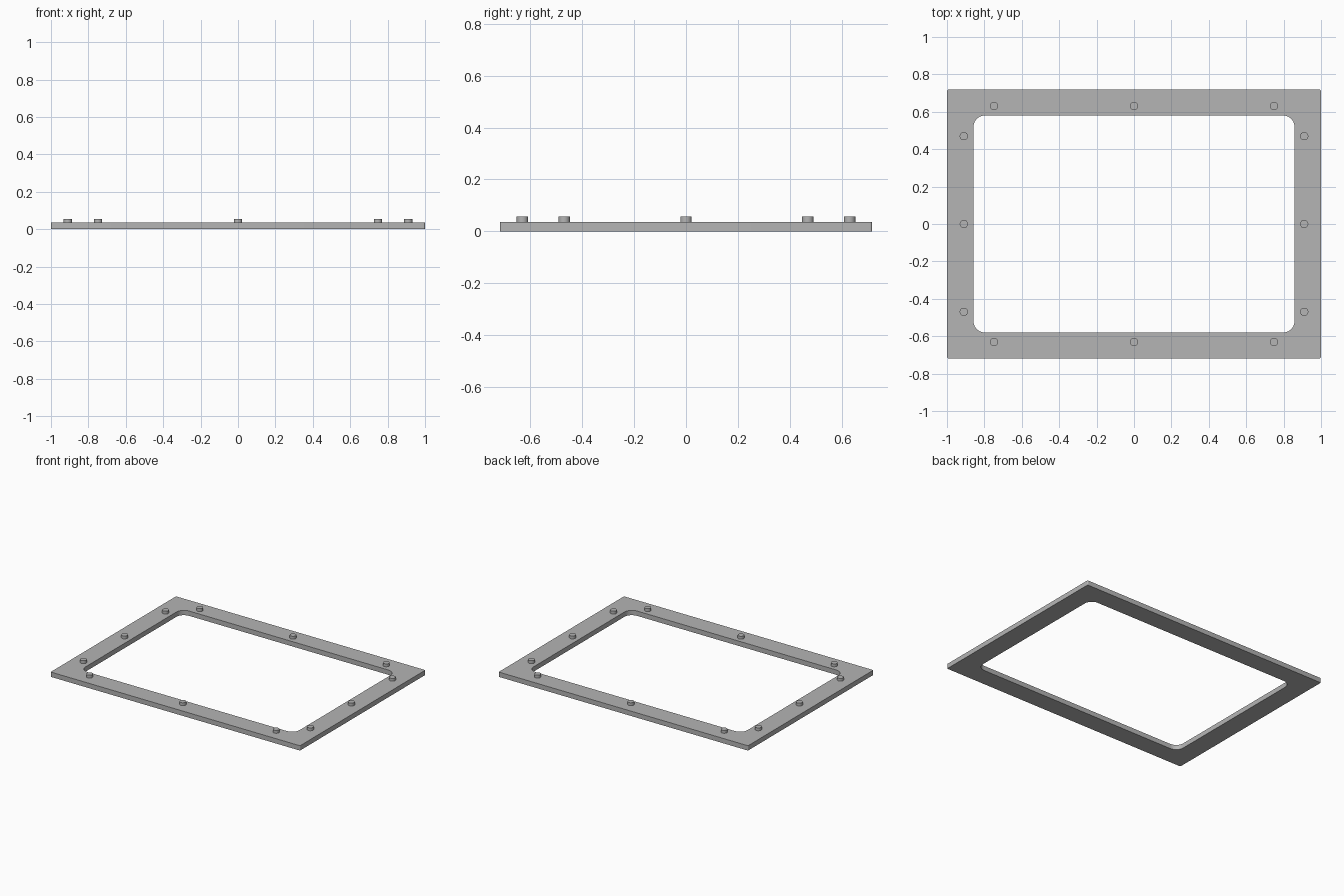
import bpy
import bmesh
from math import sin, cos, pi, radians

cube = bpy.data.objects.get("Cube")
if cube:
    bpy.data.objects.remove(cube, do_unlink=True)

# Single grey material
grey = bpy.data.materials.new("plain grey")
grey.use_nodes = True
colour = (0.46, 0.46, 0.46, 1)
grey.diffuse_color = colour
grey.node_tree.nodes["Principled BSDF"].inputs["Base Color"].default_value = colour

FRAME_TOP = 0.035
PEG_TOP = 0.056
PEG_RADIUS = 0.022


def rounded_rect(half_x, half_y, radius, steps=8):
    """Counter-clockwise outline with the same point count for any size."""
    points = []
    for corner, (sx, sy) in enumerate([(1, 1), (-1, 1), (-1, -1), (1, -1)]):
        for i in range(steps + 1):
            a = (corner + i / steps) * pi / 2
            points.append((sx * (half_x - radius) + radius * cos(a),
                           sy * (half_y - radius) + radius * sin(a)))
    return points


def finish(obj):
    obj.data.materials.append(grey)
    bpy.ops.object.select_all(action="DESELECT")
    obj.select_set(True)
    bpy.context.view_layer.objects.active = obj
    bpy.ops.object.shade_smooth_by_angle(angle=radians(30))


# Flat frame: outer and inner outlines joined into a closed ring
bm = bmesh.new()
outer = rounded_rect(1.0, 0.718, 0.008)
inner = rounded_rect(0.858, 0.58, 0.06)
loops = [[bm.verts.new((x, y, z)) for x, y in outline]
         for outline, z in [(outer, 0), (outer, FRAME_TOP),
                            (inner, FRAME_TOP), (inner, 0)]]
for k, loop in enumerate(loops):
    following = loops[(k + 1) % len(loops)]
    for i in range(len(loop)):
        j = (i + 1) % len(loop)
        bm.faces.new((loop[i], loop[j], following[j], following[i]))
bmesh.ops.recalc_face_normals(bm, faces=bm.faces)
mesh = bpy.data.meshes.new("frame")
bm.to_mesh(mesh)
bm.free()
frame = bpy.data.objects.new("frame", mesh)
bpy.context.collection.objects.link(frame)
finish(frame)


# Locating pegs along each rail, mirrored to the opposite rail
def add_peg(name, x, y):
    base = FRAME_TOP / 2
    bpy.ops.mesh.primitive_cylinder_add(
        vertices=32, radius=PEG_RADIUS, depth=PEG_TOP - base,
        location=(x, y, (PEG_TOP + base) / 2))
    peg = bpy.context.object
    peg.name = name
    finish(peg)


for side in (-1, 1):
    for step in (-1, 0, 1):
        add_peg("front_peg" if side < 0 else "back_peg", step * 0.748, side * 0.631)
        add_peg("right_peg" if side < 0 else "left_peg", side * 0.91, step * 0.47)
